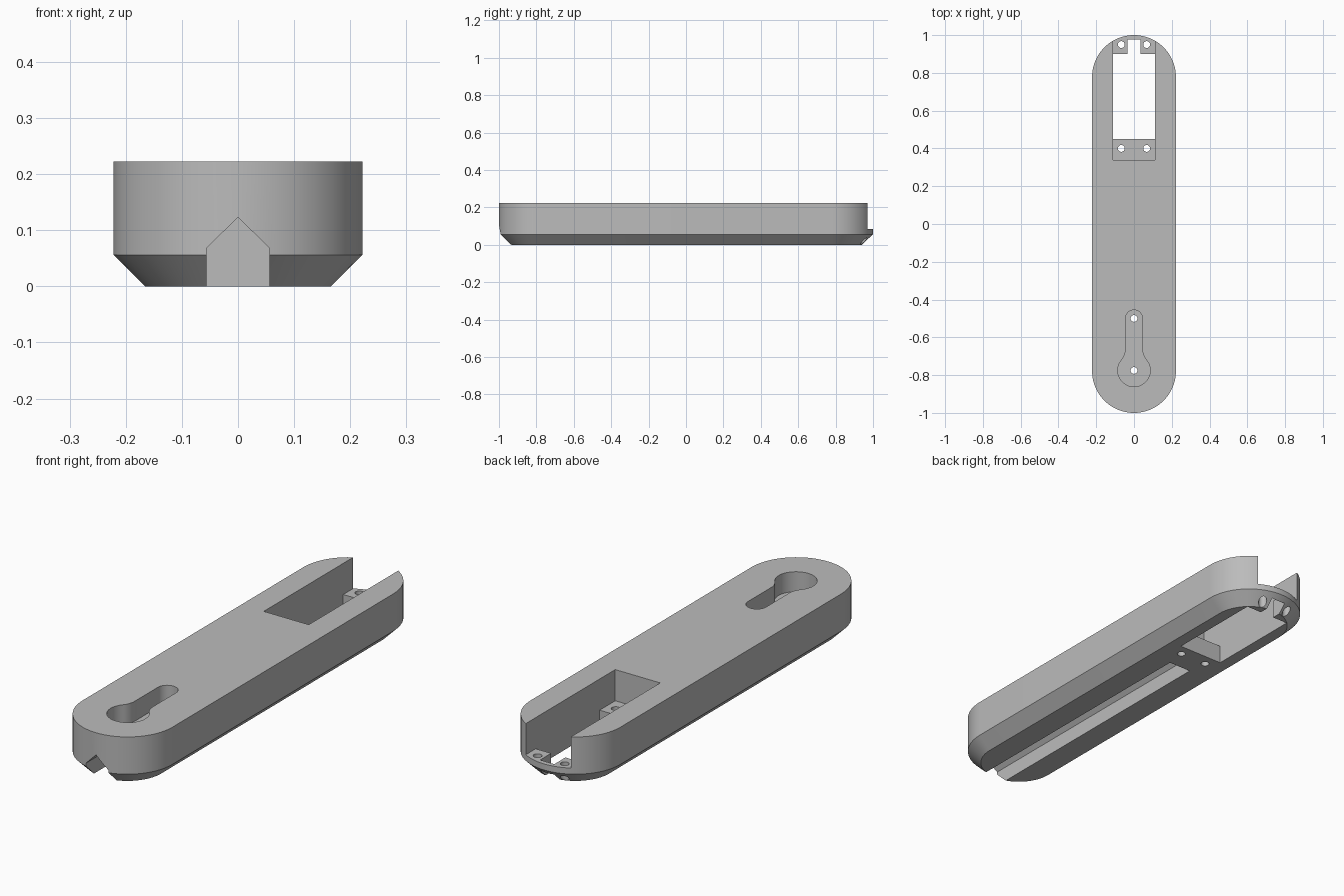
import bpy, bmesh, math

if "Cube" in bpy.data.objects:
    bpy.data.objects.remove(bpy.data.objects["Cube"])

R, H, CH = 0.222, 0.222, 0.056      # half width, height, bottom chamfer
CY = 1.0 - R                        # centre of the rounded ends


def arc(cx, cy, r, a0, a1, n):
    """Points along an arc, angles in degrees."""
    return [(cx + r * math.cos(math.radians(a0 + (a1 - a0) * i / n)),
             cy + r * math.sin(math.radians(a0 + (a1 - a0) * i / n))) for i in range(n + 1)]


def stadium(r):
    return arc(0, CY, r, 0, 180, 40) + arc(0, -CY, r, 180, 360, 40)


def loft(name, rings):
    """Solid from matching rings of 3D points."""
    bm = bmesh.new()
    vs = [[bm.verts.new(p) for p in ring] for ring in rings]
    n = len(vs[0])
    for a, b in zip(vs, vs[1:]):
        for i in range(n):
            j = (i + 1) % n
            bm.faces.new((a[i], a[j], b[j], b[i]))
    bm.faces.new(vs[0][::-1])
    bm.faces.new(vs[-1])
    bmesh.ops.recalc_face_normals(bm, faces=bm.faces)
    me = bpy.data.meshes.new(name)
    bm.to_mesh(me)
    bm.free()
    ob = bpy.data.objects.new(name, me)
    bpy.context.collection.objects.link(ob)
    return ob


def prism(name, outline, z0, z1):
    return loft(name, [[(x, y, z) for x, y in outline] for z in (z0, z1)])


def box(name, x, y0, y1, z0, z1):
    return prism(name, [(-x, y0), (x, y0), (x, y1), (-x, y1)], z0, z1)


def hole(x, y, z0, z1):
    return prism("screw_hole_cutter", arc(x, y, 0.018, 0, 360, 24)[:-1], z0, z1)


# Rounded bar with chamfered underside
body = loft("body", [[(x, y, z) for x, y in stadium(r)]
                     for r, z in ((R - CH, 0), (R, CH), (R, H))])

cutters = []
# Pocket open at the back, leaving mounting ledges
cutters.append(box("pocket_cutter", 0.111, 0.34, 1.2, 0.083, 0.4))
# Opening through the floor, with a narrow notch toward the back rim
cutters.append(box("floor_opening_cutter", 0.111, 0.45, 0.90, -0.1, 0.15))
cutters.append(box("rim_notch_cutter", 0.035, 0.85, 0.978, -0.1, 0.15))

# Pointed cable channel along the underside
profile = [(-0.056, -0.1), (0.056, -0.1), (0.056, 0.068), (0, 0.123), (-0.056, 0.068)]
cutters.append(loft("channel_cutter", [[(x, y, z) for x, z in profile] for y in (-1.2, 0.31)]))

# Keyhole recess: large round end, flared neck, small round end
KY, KR, SY, SR, F = -0.775, 0.086, -0.50, 0.045, 0.082
dy = math.sqrt((KR + F) ** 2 - (SR + F) ** 2)
t = math.degrees(math.atan2(dy, SR + F))
outline = (arc(0, SY, SR, 0, 180, 20)
           + arc(-SR - F, KY + dy, F, 0, -t, 8)
           + arc(0, KY, KR, 180 - t, 360 + t, 40)[1:-1]
           + arc(SR + F, KY + dy, F, 180 + t, 180, 8))
cutters.append(prism("keyhole_cutter", outline, 0.133, 0.4))

# Screw holes in the ledges and in the keyhole floor
for sx in (-1, 1):
    for y in (0.40, 0.95):
        cutters.append(hole(sx * 0.067, y, -0.1, 0.15))
for y in (KY, SY):
    cutters.append(hole(0, y, 0.03, 0.18))

# Cut everything out of the body
bpy.context.view_layer.objects.active = body
body.select_set(True)
for c in cutters:
    c.hide_render = True
    m = body.modifiers.new("cut", 'BOOLEAN')
    m.operation, m.solver, m.object = 'DIFFERENCE', 'EXACT', c
    bpy.ops.object.modifier_apply(modifier=m.name)
    bpy.data.objects.remove(c)

# Plain grey finish
grey = bpy.data.materials.new("grey")
grey.diffuse_color = (0.5, 0.5, 0.5, 1)
grey.use_nodes = True
grey.node_tree.nodes["Principled BSDF"].inputs["Base Color"].default_value = grey.diffuse_color
body.data.materials.clear()
body.data.materials.append(grey)
bpy.ops.object.shade_smooth_by_angle(angle=math.radians(30))
